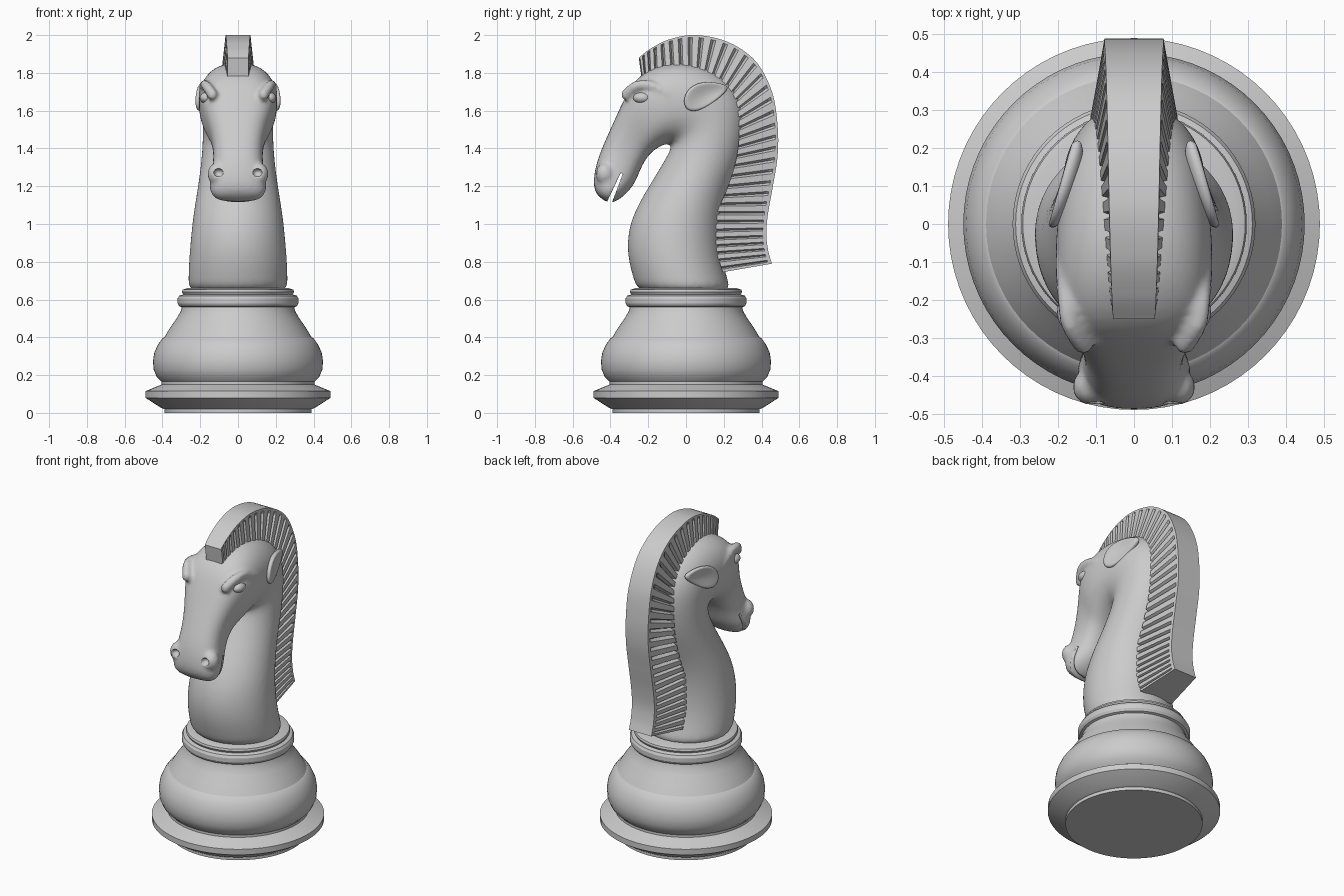
import bpy, bmesh
from math import sin, cos, pi, radians
from mathutils import Vector, Matrix

if "Cube" in bpy.data.objects:
    bpy.data.objects.remove(bpy.data.objects["Cube"])


def finish(name, bm, angle=35):
    bmesh.ops.recalc_face_normals(bm, faces=bm.faces[:])
    mesh = bpy.data.meshes.new(name)
    bm.to_mesh(mesh)
    bm.free()
    ob = bpy.data.objects.new(name, mesh)
    bpy.context.collection.objects.link(ob)
    bpy.ops.object.select_all(action='DESELECT')
    ob.select_set(True)
    bpy.context.view_layer.objects.active = ob
    bpy.ops.object.shade_smooth_by_angle(angle=radians(angle))
    return ob


def skin(bm, rings, caps=True):
    loops = [[bm.verts.new(p) for p in r] for r in rings]
    n = len(loops[0])
    for a, b in zip(loops, loops[1:]):
        for i in range(n):
            bm.faces.new((a[i], a[(i + 1) % n], b[(i + 1) % n], b[i]))
    if caps:
        bm.faces.new(loops[0])
        bm.faces.new(loops[-1])


def ball(bm, centre, size, seg=16):
    size = size if isinstance(size, tuple) else (size,) * 3
    m = Matrix.Translation(centre) @ Matrix.Diagonal((*size, 1))
    return bmesh.ops.create_uvsphere(bm, u_segments=seg, v_segments=seg // 2,
                                     radius=1, matrix=m)['verts']


def spline(pts, t):
    """Catmull-Rom through tuples, t in 0..1."""
    n = len(pts) - 1
    i = min(int(t * n), n - 1)
    u = t * n - i
    p = [pts[max(0, min(n, i + k))] for k in (-1, 0, 1, 2)]
    return [0.5 * (2 * b + (c - a) * u + (2 * a - 5 * b + 4 * c - d) * u * u
                   + (3 * b - a - 3 * c + d) * u ** 3) for a, b, c, d in zip(*p)]


# Turned base: (radius, height)
profile = [(.39, 0), (.39, .02), (.405, .025), (.49, .08), (.49, .115), (.405, .15),
           (.405, .165), (.43, .19), (.447, .23), (.45, .275), (.443, .32), (.425, .36),
           (.40, .395), (.39, .40), (.36, .45), (.325, .50), (.302, .54), (.298, .56),
           (.312, .565), (.32, .58), (.32, .605), (.312, .62), (.29, .627), (.297, .64),
           (.293, .652), (.27, .66)]
bm = bmesh.new()
skin(bm, [[(r * cos(2 * pi * i / 72), r * sin(2 * pi * i / 72), z) for i in range(72)]
          for r, z in profile])
finish("turned_base", bm, 28)

# Neck and head loft: front/under (y,z), back/top (y,z), half width, boxiness, top skew
sections = [
    (-.25, .62, .245, .62, .265, 2.0, 0), (-.28, .71, .225, .70, .265, 2.0, 0),
    (-.305, .80, .195, .80, .262, 2.0, 0), (-.315, .90, .185, .92, .253, 2.0, 0),
    (-.295, 1.02, .195, 1.06, .24, 2.0, 0), (-.235, 1.14, .235, 1.2, .218, 2.0, 0),
    (-.16, 1.26, .30, 1.36, .197, 2.0, 0), (-.095, 1.37, .33, 1.52, .187, 2.0, 0),
    (-.075, 1.415, .31, 1.68, .188, 2.1, 0), (-.09, 1.425, .20, 1.80, .198, 2.2, 0),
    (-.115, 1.42, .03, 1.86, .208, 2.3, 0), (-.145, 1.405, -.13, 1.855, .21, 2.4, .03),
    (-.175, 1.385, -.265, 1.78, .195, 2.7, .1), (-.20, 1.36, -.325, 1.67, .165, 2.8, .12),
    (-.22, 1.33, -.37, 1.57, .142, 2.8, .08), (-.245, 1.28, -.425, 1.45, .128, 2.7, .0),
    (-.265, 1.225, -.475, 1.33, .138, 2.5, 0), (-.30, 1.175, -.49, 1.24, .155, 2.4, 0),
    (-.355, 1.125, -.488, 1.19, .145, 2.3, 0), (-.41, 1.105, -.47, 1.15, .10, 2.2, 0)]
bm = bmesh.new()
rings = []
for ya, za, yb, zb, w, n, k in sections:
    a, b = Vector((0, ya, za)), Vector((0, yb, zb))
    ring = []
    for i in range(24):
        c, s = cos(2 * pi * i / 24), sin(2 * pi * i / 24)
        c = abs(c) ** (2 / n) * (1 if c > 0 else -1)
        s = abs(s) ** (2 / n) * (1 if s > 0 else -1)
        ring.append((a + b) / 2 + (b - a) / 2 * c + Vector((w * s * (1 + k * c), 0, 0)))
    rings.append(ring)
skin(bm, rings)
# Brow ridges and nostril swellings blended into the head
brow = [(.135, -.315, 1.685), (.168, -.265, 1.73), (.182, -.19, 1.735), (.19, -.10, 1.69)]
for side in (-1, 1):
    for j in range(13):
        x, y, z = spline(brow, j / 12)
        ball(bm, (side * x, y, z), .034 - .010 * j / 12, 8)
    ball(bm, (side * .113, -.43, 1.265), (.053, .053, .06), 12)
head = finish("neck_and_head", bm, 180)
sub = head.modifiers.new("round", 'SUBSURF')
sub.levels = sub.render_levels = 2
rem = head.modifiers.new("blend", 'REMESH')
rem.mode, rem.voxel_size, rem.use_smooth_shade = 'VOXEL', .012, True
smo = head.modifiers.new("soften", 'SMOOTH')
smo.factor, smo.iterations = .5, 4

# Mouth slit and nostril holes
bm = bmesh.new()
slit = [(-.335, 1.265), (-.345, 1.272), (-.445, 1.06), (-.412, 1.06)]
skin(bm, [[(x, y, z) for y, z in slit] for x in (-.3, .3)])
for side in (-1, 1):
    ball(bm, (side * .103, -.475, 1.272), (.026, .03, .022))
cutter = finish("mouth_cutter", bm)
cutter.hide_render = True
cutter.hide_set(True)
cut = head.modifiers.new("mouth", 'BOOLEAN')
cut.operation, cut.object, cut.solver = 'DIFFERENCE', cutter, 'EXACT'

# Eyes
bm = bmesh.new()
for side in (-1, 1):
    ball(bm, (side * .168, -.232, 1.668), (.035, .048, .03), 20)
finish("eyes", bm, 180)

# Ears: dished leaves pointing back
bm = bmesh.new()
for side in (-1, 1):
    for v in ball(bm, (0, 0, 0), 1, 32):
        x, y, z = v.co
        taper = 1 - .42 * y
        dish = .032 * max(0, 1 - (y * y + z * z) * 1.15) if x > 0 else 0
        v.co = (side * (.182 + .034 * x - .033 * y - dish),
                .105 + .115 * y, 1.685 + .066 * z * taper + .035 * y)
finish("ears", bm, 60)

# Mane: inner (y,z), outer (y,z)
path = [(-.235, 1.77, -.25, 1.88), (-.18, 1.81, -.185, 1.93), (-.07, 1.83, -.08, 1.98),
        (.05, 1.82, .06, 2.0), (.15, 1.77, .23, 1.96), (.235, 1.69, .37, 1.86),
        (.275, 1.58, .455, 1.70), (.28, 1.45, .485, 1.52), (.26, 1.32, .485, 1.36),
        (.215, 1.18, .46, 1.20), (.165, 1.06, .435, 1.06), (.15, .94, .425, .95),
        (.165, .84, .435, .86), (.195, .745, .455, .79)]
ridges = 34
groove = (.0, .026, .0, 0, 0)
bm = bmesh.new()
rings = []
total = ridges * 5
for j in range(total + 1):
    t = j / total
    yi, zi, yo, zo = spline(path, t)
    grow = min(1, t * 2)
    w_in, w_out = .055 + .06 * grow, .055 + .023 * grow
    dip = groove[j % 5] if 0 < j < total else 0
    half = []
    for u, d in ((0, dip), (.45, dip), (.84, dip * .8), (.93, 0), (1, 0)):
        half.append((w_in + (w_out - w_in) * u - d,
                     yi + (yo - yi) * u, zi + (zo - zi) * u))
    rings.append(half + [(-x, y, z) for x, y, z in reversed(half)])
skin(bm, rings)
finish("mane", bm, 30)
